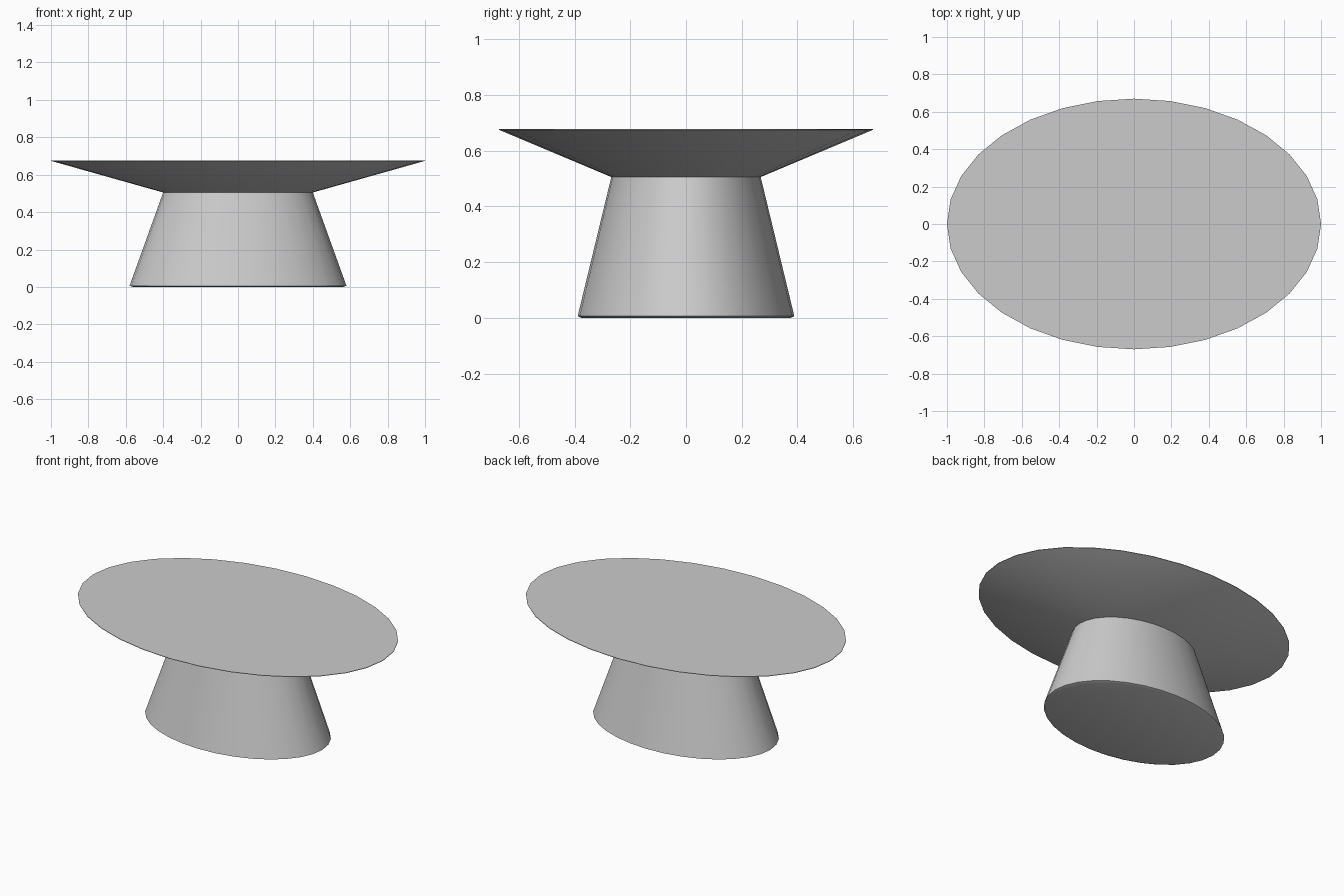
import bpy, bmesh, math

if "Cube" in bpy.data.objects:
    bpy.data.objects.remove(bpy.data.objects["Cube"])

SEGMENTS = 32
DEPTH_RATIO = 0.67  # oval depth relative to width


def oval_lathe(name, profile):
    """Closed solid from (half width, height) rings, squashed in y to an oval."""
    bm = bmesh.new()
    rings = []
    for r, z in profile:
        ring = []
        for i in range(SEGMENTS):
            a = 2 * math.pi * i / SEGMENTS
            ring.append(bm.verts.new((r * math.cos(a), r * DEPTH_RATIO * math.sin(a), z)))
        rings.append(ring)
    for low, high in zip(rings, rings[1:]):
        for i in range(SEGMENTS):
            j = (i + 1) % SEGMENTS
            bm.faces.new((low[i], low[j], high[j], high[i]))
    bm.faces.new(rings[0][::-1])
    bm.faces.new(rings[-1])
    mesh = bpy.data.meshes.new(name)
    bm.to_mesh(mesh)
    bm.free()
    obj = bpy.data.objects.new(name, mesh)
    bpy.context.collection.objects.link(obj)
    bpy.ops.object.select_all(action='DESELECT')
    obj.select_set(True)
    bpy.context.view_layer.objects.active = obj
    bpy.ops.object.shade_smooth_by_angle(angle=math.radians(25))
    return obj


# Tapered pedestal with a small chamfer at the floor
oval_lathe("pedestal", [(0.56, 0.0), (0.58, 0.006), (0.40, 0.505)])

# Flared table top with a knife edge and flat upper face
oval_lathe("table_top", [(0.40, 0.505), (1.0, 0.674), (1.0, 0.677)])
